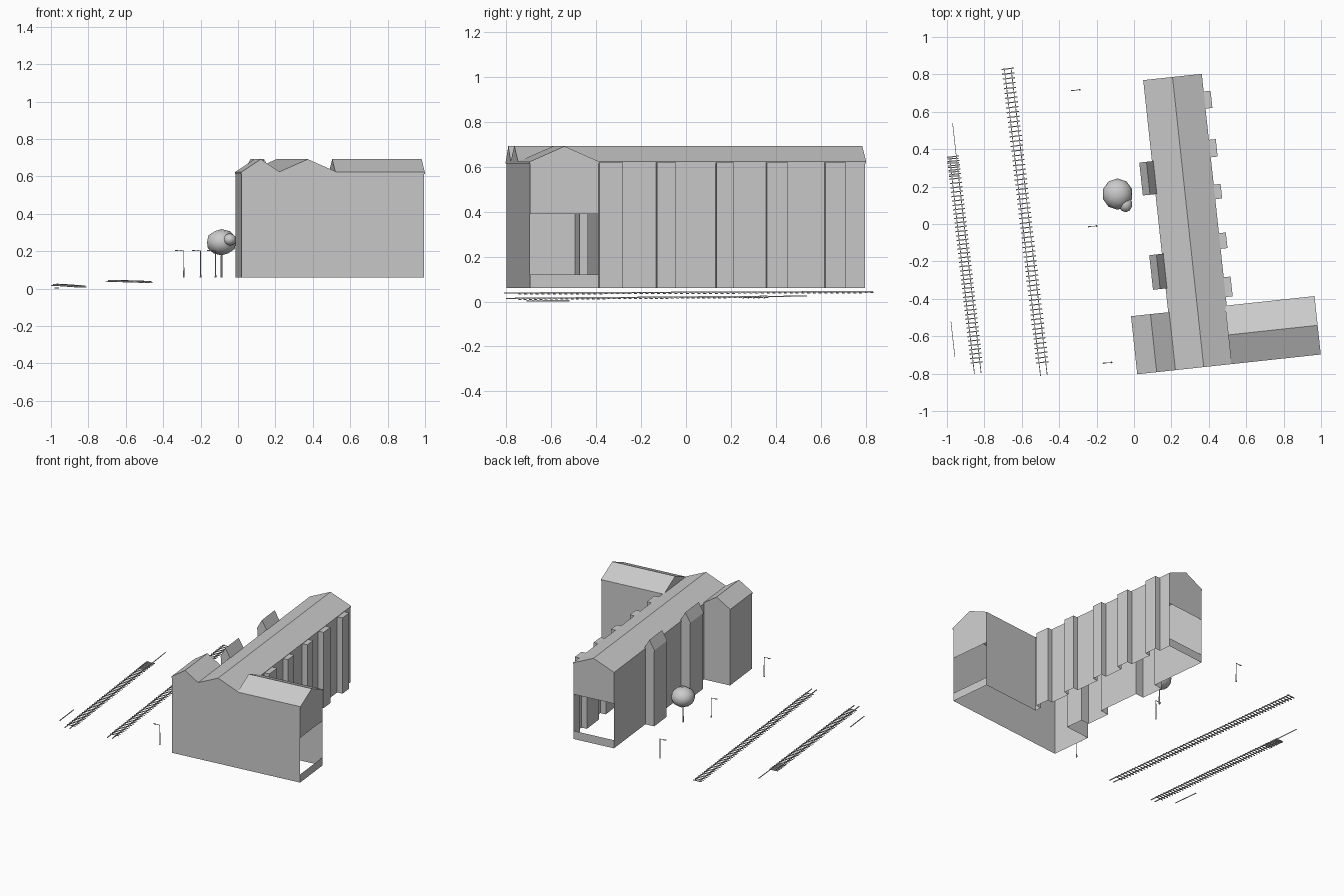
import bpy, bmesh, math
from mathutils import Vector, Matrix

if "Cube" in bpy.data.objects:
    bpy.data.objects.remove(bpy.data.objects["Cube"])

ANG = math.atan2(0.107, 0.994)
FRAME = Matrix.Translation((0.02, -0.80, 0)) @ Matrix.Rotation(ANG, 4, 'Z')
BASE, EAVE, RIDGE = 0.06, 0.62, 0.692


def finish(name, bm, matrix=None):
    if matrix:
        bm.transform(matrix)
    me = bpy.data.meshes.new(name)
    bm.to_mesh(me)
    bm.free()
    ob = bpy.data.objects.new(name, me)
    bpy.context.collection.objects.link(ob)
    return ob


def quad(bm, pts):
    bm.faces.new([bm.verts.new(p) for p in pts])


def bar(bm, a, b, w, h):
    """Rectangular bar from a to b."""
    a, b = Vector(a), Vector(b)
    d = b - a
    x = d.normalized()
    up = Vector((0, 0, 1)) if abs(x.z) < 0.9 else Vector((0, 1, 0))
    y = up.cross(x).normalized()
    z = x.cross(y)
    rot = Matrix((x, y, z)).transposed().to_4x4()
    m = Matrix.Translation((a + b) / 2) @ rot @ Matrix.Diagonal((d.length, w, h, 1))
    bmesh.ops.create_cube(bm, size=1, matrix=m)


# Walls: hollow T-shaped footprint with east pilasters and west towers
pilasters = [(0.357, 0.463), (0.616, 0.700), (0.883, 0.961), (1.108, 1.202), (1.370, 1.462)]
towers = [(0.44, 0.62), (0.947, 1.118)]
W, E, N = 0.20, 0.508, 1.553
foot = [(0, 0), (0.98, 0), (0.98, 0.308), (E, 0.308)]
for a, b in pilasters:
    foot += [(E, a), (0.549, a), (0.549, b), (E, b)]
foot += [(E, N), (W, N)]
for a, b in reversed(towers):
    foot += [(W, b), (0.132, b), (0.132, a), (W, a)]
foot += [(W, 0.306), (0, 0.306)]

bm = bmesh.new()
for i, p in enumerate(foot):
    q = foot[(i + 1) % len(foot)]
    # the east wing end and the north end have a wide opening
    is_open = p == (0.98, 0) or p == (E, N)
    for z0, z1 in ([(BASE, 0.12), (0.39, EAVE)] if is_open else [(BASE, EAVE)]):
        quad(bm, [(*p, z0), (*q, z0), (*q, z1), (*p, z1)])
bmesh.ops.remove_doubles(bm, verts=bm.verts, dist=1e-5)
finish("building_walls", bm, FRAME)

# Flat caps on the pilasters
bm = bmesh.new()
for a, b in pilasters:
    quad(bm, [(E - 0.01, a, EAVE), (0.549, a, EAVE), (0.549, b, EAVE), (E - 0.01, b, EAVE)])
finish("pilaster_caps", bm, FRAME)


def gable_roof(name, c0, c1, l0, l1, along_v=True):
    """Pitched roof with small eave lips and closed gables, open below."""
    mid = (c0 + c1) / 2
    prof = [(c0, EAVE - 0.006), (c0, EAVE + 0.003), (mid, RIDGE),
            (c1, EAVE + 0.003), (c1, EAVE - 0.006)]
    bm = bmesh.new()

    def ring(l):
        return [bm.verts.new((c, l, z) if along_v else (l, c, z)) for c, z in prof]
    r0, r1 = ring(l0), ring(l1)
    for i in range(4):
        bm.faces.new((r0[i], r1[i], r1[i + 1], r0[i + 1]))
    bm.faces.new(r0)
    bm.faces.new(r1[::-1])
    if not along_v:
        bmesh.ops.reverse_faces(bm, faces=bm.faces)
    bmesh.ops.recalc_face_normals(bm, faces=bm.faces)
    return finish(name, bm, FRAME)


gable_roof("main_roof", 0.197, 0.512, -0.003, 1.557)
gable_roof("west_wing_roof", -0.003, 0.206, -0.003, 0.309)
gable_roof("east_wing_roof", -0.003, 0.311, 0.503, 0.984, along_v=False)
for a, b in towers:
    gable_roof("tower_roof", 0.129, 0.206, a - 0.003, b + 0.003)

# Street lamps: post, foot, arm and head
for x, y in [(-0.29, 0.718), (-0.20, -0.01), (-0.12, -0.74)]:
    bm = bmesh.new()
    bmesh.ops.create_cone(bm, cap_ends=True, segments=8, radius1=0.003, radius2=0.002,
                          depth=0.145, matrix=Matrix.Translation((0, 0, 0.1325)))
    bmesh.ops.create_cone(bm, cap_ends=True, segments=8, radius1=0.005, radius2=0.004,
                          depth=0.012, matrix=Matrix.Translation((0, 0, 0.066)))
    bar(bm, (0, 0, 0.203), (-0.035, 0, 0.205), 0.003, 0.003)
    bar(bm, (-0.03, 0, 0.203), (-0.047, 0, 0.205), 0.006, 0.005)
    finish("street_lamp", bm, Matrix.Translation((x, y, 0)) @ Matrix.Rotation(ANG, 4, 'Z'))

# Tree: trunk and two rounded clumps of leaves
bm = bmesh.new()
bmesh.ops.create_cone(bm, cap_ends=True, segments=8, radius1=0.005, radius2=0.004,
                      depth=0.15, matrix=Matrix.Translation((-0.088, 0.16, 0.135)))
finish("tree_trunk", bm)
bm = bmesh.new()
for loc, size in [((-0.088, 0.16, 0.248), (0.082, 0.084, 0.07)),
                  ((-0.045, 0.105, 0.262), (0.036, 0.042, 0.033))]:
    bmesh.ops.create_icosphere(bm, subdivisions=2, radius=1,
                               matrix=Matrix.Translation(loc) @ Matrix.Diagonal((*size, 1)))
for f in bm.faces:
    f.smooth = True
finish("tree_crown", bm)


def track(name, a, b, ext_a, ext_b, count):
    """Sleepers from a to b with two rails running past both ends."""
    a, b = Vector(a), Vector(b)
    d = (b - a).normalized()
    side = Vector((-d.y, d.x, 0)).normalized()
    bm = bmesh.new()
    for i in range(count):
        c = a.lerp(b, i / (count - 1))
        bar(bm, c - side * 0.033, c + side * 0.033, 0.006, 0.004)
    finish(name + "_sleepers", bm)
    bm = bmesh.new()
    up = Vector((0, 0, 0.005))
    for s in (-0.018, 0.018):
        bar(bm, a - d * ext_a + side * s + up, b + d * ext_b + side * s + up, 0.004, 0.006)
    finish(name + "_rails", bm)


track("near_track", (-0.675, 0.83, 0.039), (-0.49, -0.74, 0.033), 0.0, 0.07, 62)
track("far_track", (-0.968, 0.36, 0.018), (-0.842, -0.74, 0.009), 0.0, 0.06, 48)

# Stray rails and the dense sleepers of a joining siding beside the far track
bm = bmesh.new()
bar(bm, (-0.95, 0.36, 0.022), (-0.97, 0.54, 0.025), 0.003, 0.005)
bar(bm, (-0.979, -0.52, 0.003), (-0.958, -0.71, 0.003), 0.003, 0.006)
finish("siding_rails", bm)
bm = bmesh.new()
for i in range(5):
    x, y = -0.968 + 0.002 * i, 0.348 - 0.0234 * i
    bar(bm, (x - 0.03, y, 0.016), (x + 0.03, y + 0.003, 0.018), 0.006, 0.004)
finish("siding_sleepers", bm)
